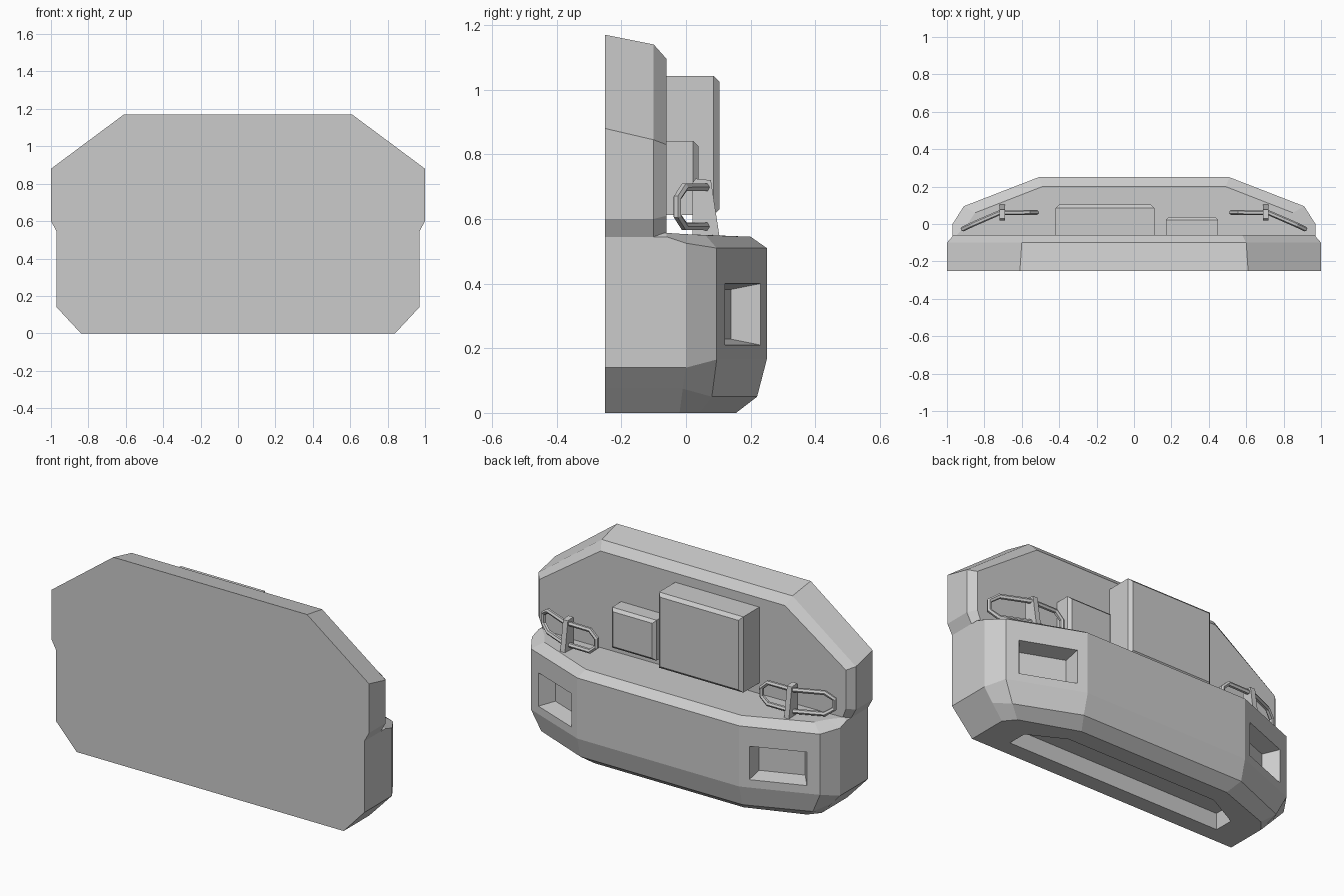
import bpy, bmesh
from mathutils import Vector

if "Cube" in bpy.data.objects:
    bpy.data.objects.remove(bpy.data.objects["Cube"])


def finish(name, bm):
    bmesh.ops.remove_doubles(bm, verts=bm.verts, dist=1e-5)
    bmesh.ops.recalc_face_normals(bm, faces=bm.faces)
    me = bpy.data.meshes.new(name)
    bm.to_mesh(me)
    bm.free()
    ob = bpy.data.objects.new(name, me)
    bpy.context.collection.objects.link(ob)
    return ob


def loft(name, sections):
    """Skin closed sections of equal count, with end caps."""
    bm = bmesh.new()
    rings = [[bm.verts.new(p) for p in s] for s in sections]
    for a, b in zip(rings, rings[1:]):
        n = len(a)
        for i in range(n):
            j = (i + 1) % n
            if all((a[k].co - b[k].co).length < 1e-5 for k in (i, j)):
                continue
            bm.faces.new((a[i], a[j], b[j], b[i]))
    bm.faces.new(rings[0])
    bm.faces.new(rings[-1])
    return finish(name, bm)


def mirrored(half):
    return half + [(-x, y, z) for x, y, z in reversed(half)]


def cut(target, cutter):
    cutter.hide_render = True
    mod = target.modifiers.new("cut", 'BOOLEAN')
    mod.operation, mod.solver, mod.object = 'DIFFERENCE', 'EXACT', cutter
    bpy.context.view_layer.objects.active = target
    bpy.ops.object.modifier_apply(modifier=mod.name)
    bpy.data.objects.remove(cutter)


# Lower bumper body: rings from top to bottom, half outlines back to front
body = loft("bumper_body", [mirrored(r) for r in (
    [(.97, -.25, .545), (.95, -.06, .557), (.89, .0, .553), (.85, .06, .55), (.49, .20, .545)],
    [(.97, -.25, .545), (.97, -.06, .545), (.97, 0, .525), (.91, .095, .51), (.51, .25, .51)],
    [(.97, -.25, .14), (.97, -.06, .14), (.97, 0, .14), (.91, .095, .165), (.51, .25, .165)],
    [(.91, -.25, .075), (.91, -.06, .075), (.91, -.01, .075), (.855, .08, .05), (.51, .22, .05)],
    [(.84, -.25, 0), (.84, -.06, 0), (.84, -.02, 0), (.79, .04, 0), (.47, .155, 0)],
)])

# Recess in the underside
low = [(.67, -.16), (.67, -.05), (.47, .055)]
cut(body, loft("underside_cutter", [
    mirrored([(x, y, -.05) for x, y in low]),
    mirrored([(x, y, 0) for x, y in low]),
    mirrored([(x - .015, y * .9, .08) for x, y in low])]))

# Lamp pockets in the angled corner faces
for s in (1, -1):
    a, b = Vector((s * .845, .12, 0)), Vector((s * .56, .23, 0))
    along = (b - a).normalized()
    normal = Vector((s * .361, .932, 0))

    def frame(inset, depth):
        p = a + along * inset + normal * depth
        q = b - along * inset + normal * depth
        lo, hi = .21 + inset * .6, .40 - inset * .6
        return [(p.x, p.y, lo), (q.x, q.y, lo), (q.x, q.y, hi), (p.x, p.y, hi)]
    cut(body, loft("pocket_cutter", [frame(0, .03), frame(0, 0), frame(.03, -.085)]))

# Upper back plate, lofted from the flat front to the chamfered back
loft("upper_plate", [mirrored([(x, y, z) for x, z in pts]) for y, pts in (
    (-.25, [(.97, .545), (1, .60), (1, .88), (.61, 1.17)]),
    (-.10, [(.97, .545), (1, .60), (1, .845), (.60, 1.14)]),
    (-.06, [(.94, .545), (.965, .61), (.965, .83), (.58, 1.095)]),
)])


# Chamfered equipment boxes on the plate
def box(name, x0, x1, y1, z0, z1, c):
    def rect(y, i):
        return [(x0 + i, y, z0 + i), (x1 - i, y, z0 + i), (x1 - i, y, z1 - i), (x0 + i, y, z1 - i)]
    loft(name, [rect(-.07, 0), rect(y1 - c, 0), rect(y1, c)])


box("large_box", -.42, .11, .103, .612, 1.043, .018)
box("small_box", .17, .45, .038, .612, .842, .016)

# Bent tube guards and their posts on both sides
guard = [(.52, .062, .66), (.56, .062, .698), (.72, .06, .698), (.87, -.005, .698),
         (.915, -.027, .665), (.915, -.027, .61), (.87, -.005, .577), (.72, .06, .577),
         (.56, .062, .577), (.52, .062, .612)]
post = [(.02, .53), (.02, .712), (.03, .725), (.077, .72), (.106, .53)]
for s, side in ((1, "right"), (-1, "left")):
    cu = bpy.data.curves.new(side + "_guard", 'CURVE')
    cu.dimensions = '3D'
    cu.bevel_depth = .0135
    cu.bevel_resolution = 1
    sp = cu.splines.new('POLY')
    sp.points.add(len(guard) - 1)
    for p, (x, y, z) in zip(sp.points, guard):
        p.co = (s * x, y, z, 1)
    sp.use_cyclic_u = True
    sp.use_smooth = False
    bpy.context.collection.objects.link(bpy.data.objects.new(side + "_guard", cu))
    loft(side + "_guard_post", [[(s * x, y, z) for y, z in post] for x in (.69, .72)])
